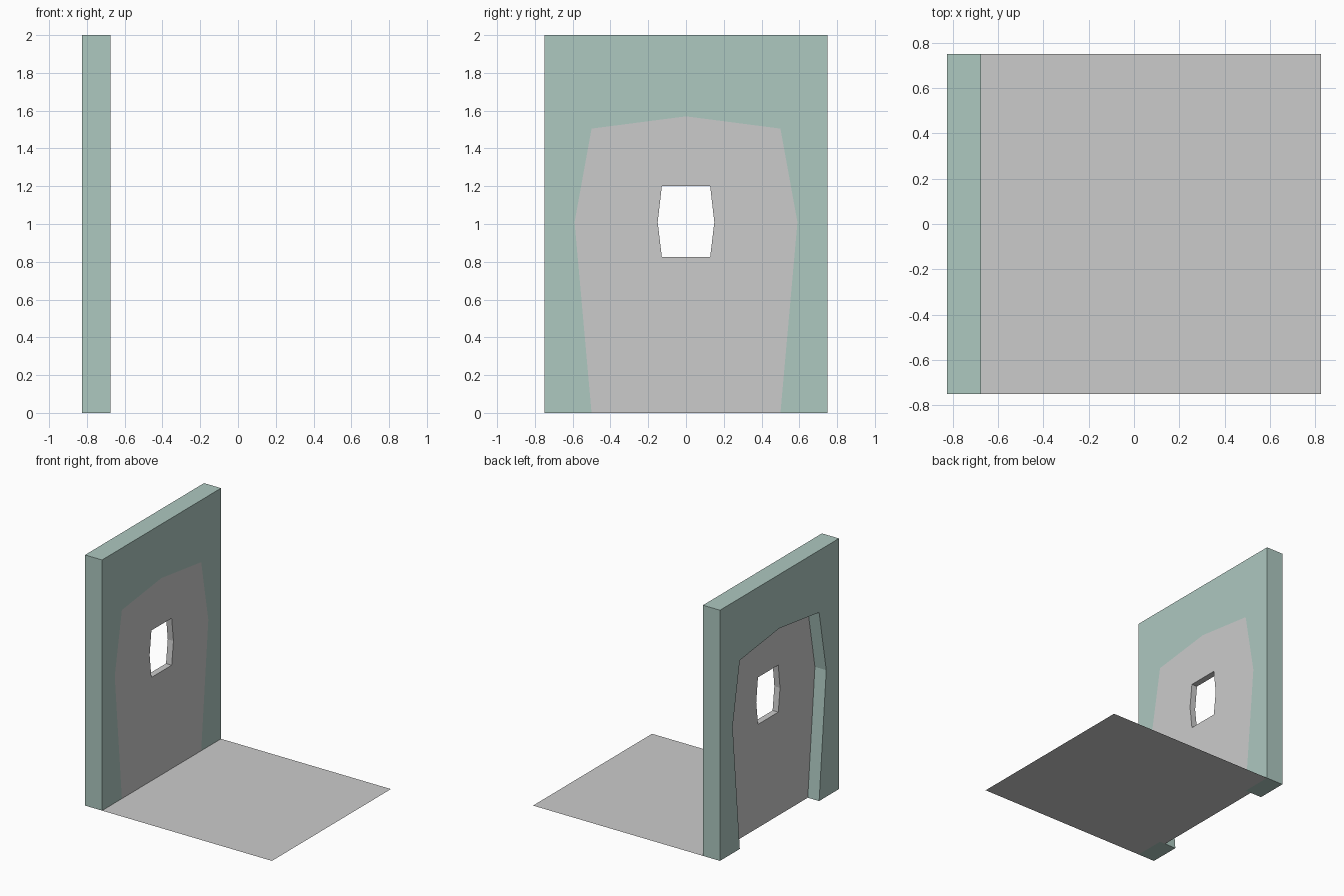
import bpy, math

if "Cube" in bpy.data.objects:
    bpy.data.objects.remove(bpy.data.objects["Cube"])


def mirrored(half):
    """Closed outline from a right-hand half, skipping points on the centre line."""
    return half + [(-y, z) for y, z in reversed(half) if y > 0]


def slab(name, outlines, x0, x1):
    """Extrude filled (y, z) outlines, inner ones as holes, from x0 to x1."""
    curve = bpy.data.curves.new(name + "_profile", 'CURVE')
    curve.dimensions = '2D'
    curve.fill_mode = 'BOTH'
    curve.extrude = (x1 - x0) / 2
    for pts in outlines:
        s = curve.splines.new('POLY')
        s.points.add(len(pts) - 1)
        for p, (y, z) in zip(s.points, pts):
            p.co = (y, z, 0, 1)
        s.use_cyclic_u = True
    ob = bpy.data.objects.new(name, curve)
    bpy.context.collection.objects.link(ob)
    ob.location.x = (x0 + x1) / 2
    ob.rotation_euler = (math.pi / 2, 0, math.pi / 2)
    bpy.ops.object.select_all(action='DESELECT')
    ob.select_set(True)
    bpy.context.view_layer.objects.active = ob
    bpy.ops.object.convert(target='MESH')
    ob = bpy.context.object
    bpy.ops.object.shade_flat()
    return ob


BACK, FRONT = -0.825, -0.675
opening = [(0.5, 0), (0.59, 1.01), (0.5, 1.505), (0, 1.57)]
window = [(0.128, 0.825), (0.15, 1.01), (0.128, 1.2)]

# Wall with the doorway cut up from the ground
wall = slab("wall", [mirrored([(0.75, 2), (0.75, 0)] + opening)], BACK, FRONT)
mat = bpy.data.materials.new("pale_green")
mat.diffuse_color = (0.42, 0.58, 0.53, 1)
mat.use_nodes = True
mat.node_tree.nodes["Principled BSDF"].inputs["Base Color"].default_value = mat.diffuse_color
wall.data.materials.clear()
wall.data.materials.append(mat)

# Door panel with window hole, flush with the inner wall face
slab("door", [mirrored(opening), mirrored(window)], FRONT - 0.05, FRONT)

# Floor sheet in front of the wall
bpy.ops.mesh.primitive_plane_add(size=1.5, location=(0.075, 0, 0))
bpy.context.object.name = "floor"
